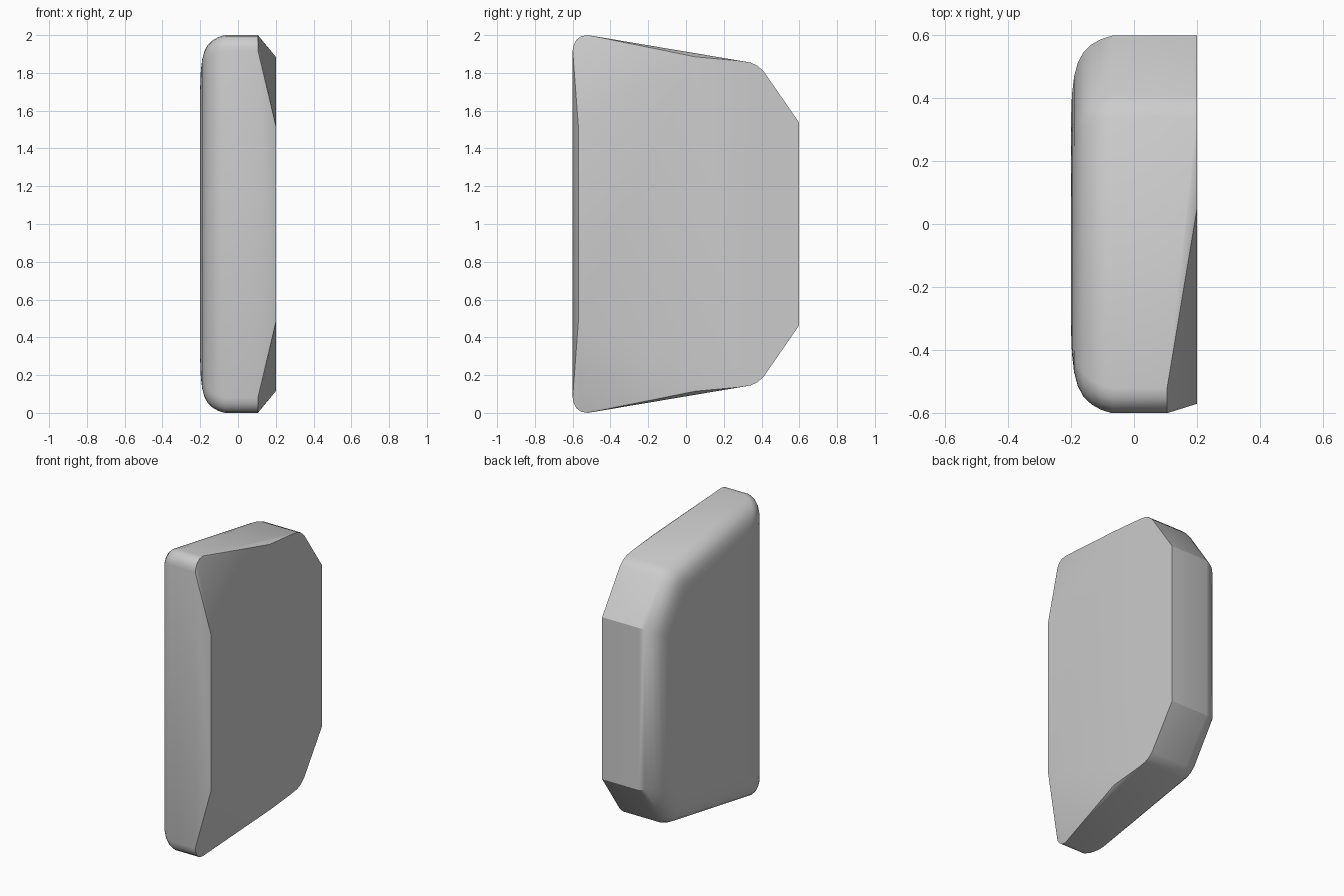
import bpy
import bmesh

if "Cube" in bpy.data.objects:
    bpy.data.objects.remove(bpy.data.objects["Cube"], do_unlink=True)

# Single grey finish
grey = bpy.data.materials.new("plain grey")
grey.use_nodes = True
colour = (0.6, 0.6, 0.6, 1)
grey.diffuse_color = colour
grey.node_tree.nodes["Principled BSDF"].inputs["Base Color"].default_value = colour

# Upper half of the side profile as (y, height above the middle)
profile = [(-0.6, 0.92), (-0.594, 0.95), (-0.58, 0.975), (-0.555, 0.994),
           (-0.52, 1.0), (0.34, 0.855), (0.375, 0.84), (0.41, 0.81), (0.597, 0.54)]

# Rounded left-hand rim as (x, inset), running out to the shallow dome
rim = [(0.105, 0), (-0.07, 0), (-0.105, 0.011), (-0.135, 0.028), (-0.16, 0.052),
       (-0.178, 0.085), (-0.19, 0.13), (-0.197, 0.19), (-0.2, 0.27)]

# Flat side face, with its front corners cut back
points = [(0.2, -0.57, 0.52), (0.2, 0.05, 0.885), (0.2, 0.28, 0.864)]
points += [(0.2, y, h) for y, h in profile[5:]]
for x, inset in rim:
    points += [(x, y * (1 - inset / 0.6), h * (1 - inset)) for y, h in profile]

# Mirror about the middle height and wrap a solid round the sections
bm = bmesh.new()
for x, y, h in points:
    for side in (1, -1):
        bm.verts.new((x, y, 1 + side * h))
hull = bmesh.ops.convex_hull(bm, input=bm.verts[:])
spare = {v for v in hull["geom_interior"] + hull["geom_unused"]
         if isinstance(v, bmesh.types.BMVert)}
bmesh.ops.delete(bm, geom=list(spare), context="VERTS")
bmesh.ops.dissolve_limit(bm, angle_limit=0.01, verts=bm.verts[:], edges=bm.edges[:])
bmesh.ops.recalc_face_normals(bm, faces=bm.faces[:])

mesh = bpy.data.meshes.new("rounded_panel")
bm.to_mesh(mesh)
bm.free()
mesh.materials.append(grey)
panel = bpy.data.objects.new("rounded_panel", mesh)
bpy.context.collection.objects.link(panel)

# Soft rim, crisp cut edges
bpy.ops.object.select_all(action="DESELECT")
panel.select_set(True)
bpy.context.view_layer.objects.active = panel
bpy.ops.object.shade_smooth_by_angle(angle=0.52)
